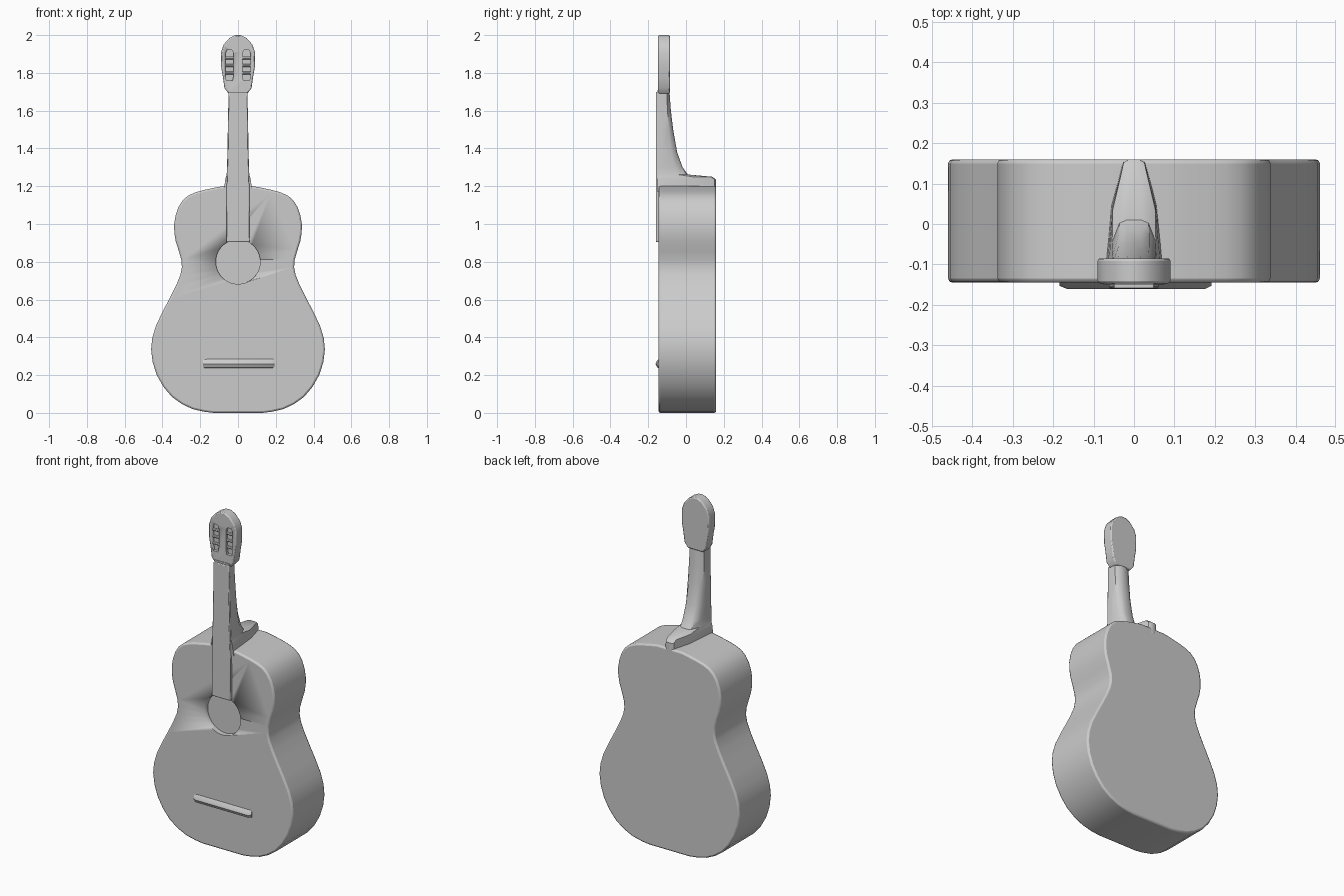
import bpy, bmesh, math
from mathutils import Vector

cube = bpy.data.objects.get("Cube")
if cube:
    bpy.data.objects.remove(cube, do_unlink=True)

grey = bpy.data.materials.new("plain grey")
grey.use_nodes = True
GREY = (0.6, 0.6, 0.6, 1)
grey.diffuse_color = GREY
grey.node_tree.nodes["Principled BSDF"].inputs["Base Color"].default_value = GREY


def finish(name, bm, angle=30):
    bmesh.ops.recalc_face_normals(bm, faces=bm.faces)
    mesh = bpy.data.meshes.new(name)
    bm.to_mesh(mesh)
    bm.free()
    mesh.materials.append(grey)
    obj = bpy.data.objects.new(name, mesh)
    bpy.context.collection.objects.link(obj)
    bpy.ops.object.select_all(action="DESELECT")
    obj.select_set(True)
    bpy.context.view_layer.objects.active = obj
    bpy.ops.object.shade_smooth_by_angle(angle=math.radians(angle))
    return obj


def loft(name, rings, angle=30):
    """Skin a list of equal-length rings and cap both ends."""
    bm = bmesh.new()
    loops = [[bm.verts.new(p) for p in ring] for ring in rings]
    n = len(loops[0])
    for a, b in zip(loops, loops[1:]):
        for i in range(n):
            bm.faces.new((a[i], a[(i + 1) % n], b[(i + 1) % n], b[i]))
    bm.faces.new(loops[0])
    bm.faces.new(loops[-1])
    return finish(name, bm, angle)


def slab(name, half, y0, y1, bevel=0.0):
    """Mirror a half outline of (x, z) points and extrude it along y."""
    outline = half + [(-x, z) for x, z in reversed(half)]
    obj = loft(name, [[(x, y, z) for x, z in outline] for y in (y0, y1)])
    if bevel:
        mod = obj.modifiers.new("rounded edge", "BEVEL")
        mod.width, mod.segments = bevel, 2
        mod.limit_method, mod.angle_limit = "ANGLE", math.radians(50)
    return obj


def cut(obj, cutter):
    mod = obj.modifiers.new("recess", "BOOLEAN")
    mod.operation, mod.object, mod.solver = "DIFFERENCE", cutter, "EXACT"
    cutter.hide_render = True
    cutter.hide_set(True)


def smooth_path(pts, steps=2):
    """Catmull-Rom subdivision of an open path."""
    p = [Vector(q) for q in pts]
    p = [p[0]] + p + [p[-1]]
    out = []
    for a, b, c, d in zip(p, p[1:], p[2:], p[3:]):
        for s in range(steps):
            t = s / steps
            out.append(tuple(0.5 * (2 * b + (c - a) * t + (2 * a - 5 * b + 4 * c - d) * t ** 2
                                    + (3 * b - a - 3 * c + d) * t ** 3)))
    return out + [tuple(p[-1])]


# Hollow-waisted body
body_half = smooth_path([(0.13, 0.0), (0.24, 0.02), (0.35, 0.085), (0.43, 0.2), (0.46, 0.335),
                         (0.435, 0.46), (0.36, 0.61), (0.305, 0.73), (0.3, 0.81), (0.33, 0.91),
                         (0.338, 1.0), (0.315, 1.09), (0.265, 1.15), (0.18, 1.18), (0.08, 1.2)])
body = slab("body", body_half, -0.145, 0.16, 0.01)

# Shallow sound hole
R = 0.118
hole = [(R * math.sin(a), 0.8 - R * math.cos(a))
        for a in [math.pi * (i + 0.5) / 16 for i in range(16)]]
cut(body, slab("sound_hole_cutter", hole, -0.2, -0.115))

# Neck flowing into the heel: (z, front half width, back half width, back y)
neck = [(1.17, 0.075, 0.028, 0.16), (1.235, 0.068, 0.026, 0.16), (1.25, 0.064, 0.03, 0.14),
        (1.262, 0.06, 0.036, 0.01), (1.3, 0.058, 0.038, -0.018), (1.38, 0.056, 0.038, -0.047),
        (1.5, 0.054, 0.036, -0.068), (1.6, 0.052, 0.034, -0.08), (1.71, 0.049, 0.032, -0.088)]
rings = []
for z, w, b, y in neck:
    side = [(w, -0.15), (w, -0.125), ((w + b) / 2 + 0.006, y * 0.6 - 0.05), (b, y - 0.008),
            (b * 0.5, y)]
    rings.append([(x, d, z) for x, d in side] + [(-x, d, z) for x, d in reversed(side)])
loft("neck", rings, 40)

# Fingerboard reaching the sound hole
slab("fingerboard", [(0.062, 0.905), (0.06, 1.2), (0.054, 1.4), (0.05, 1.7)], -0.16, -0.135, 0.004)

# Headstock with two shallow slots
head_half = [(0.05, 1.69), (0.072, 1.72), (0.08, 1.78), (0.089, 1.83), (0.09, 1.91),
             (0.076, 1.95), (0.045, 1.985), (0.015, 2.0)]
head = slab("headstock", head_half, -0.147, -0.085, 0.006)
for side, label in ((1, "left"), (-1, "right")):
    slot = [(0.016, 1.76), (0.022, 1.79), (0.022, 1.9), (0.014, 1.92)]
    cutter = slab(label + "_slot_cutter", slot, -0.2, -0.13)
    cutter.location.x = side * 0.045
    cut(head, cutter)
    # Tuning rollers inside each slot
    for i in range(3):
        bm = bmesh.new()
        bmesh.ops.create_cone(bm, cap_ends=True, segments=8, radius1=0.008, radius2=0.008, depth=0.05)
        roller = finish(label + "_tuning_roller", bm)
        roller.rotation_euler.y = math.pi / 2
        roller.location = (side * 0.045, -0.134, 1.8 + i * 0.04)

# Ridge-shaped bridge
ridge = [(-0.14, 0.235), (-0.152, 0.24), (-0.161, 0.258), (-0.155, 0.275), (-0.14, 0.29)]
loft("bridge", [[(x, y if abs(x) < 0.18 else min(-0.14, y + 0.008), z) for y, z in ridge]
                for x in (-0.185, -0.165, 0.175, 0.192)])
